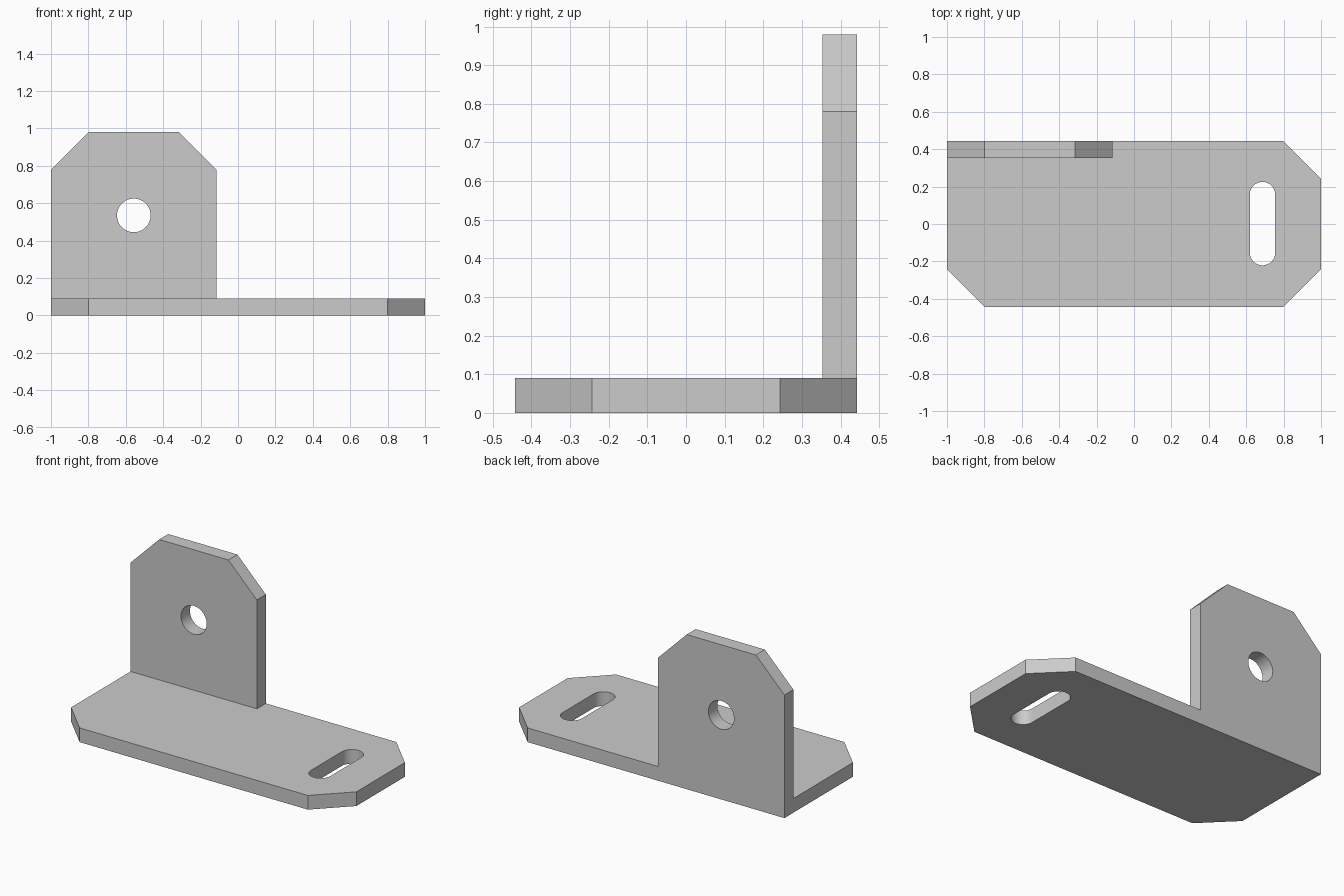
import bpy, bmesh
from math import pi, cos, sin
from mathutils import Vector

cube = bpy.data.objects.get("Cube")
if cube:
    bpy.data.objects.remove(cube, do_unlink=True)

THICK, HALF_Y, CHAMFER = 0.09, 0.443, 0.2

steel = bpy.data.materials.new("plain_grey")
steel.use_nodes = True
grey = (0.6, 0.6, 0.6, 1)
steel.diffuse_color = grey
steel.node_tree.nodes["Principled BSDF"].inputs["Base Color"].default_value = grey


def prism(name, outline, start, depth):
    """Extrude a closed outline of 3D points along a vector."""
    bm = bmesh.new()
    face = bm.faces.new([bm.verts.new(Vector(p) + Vector(start)) for p in outline])
    new = bmesh.ops.extrude_face_region(bm, geom=[face])["geom"]
    bmesh.ops.translate(bm, vec=depth, verts=[v for v in new if isinstance(v, bmesh.types.BMVert)])
    bmesh.ops.recalc_face_normals(bm, faces=bm.faces)
    mesh = bpy.data.meshes.new(name)
    bm.to_mesh(mesh)
    bm.free()
    mesh.materials.append(steel)
    obj = bpy.data.objects.new(name, mesh)
    bpy.context.collection.objects.link(obj)
    return obj


def stadium(radius, half_length, steps=24):
    """Rounded slot outline; a circle when half_length is zero."""
    pts = []
    for side in (1, -1):
        for i in range(steps + (half_length > 0)):
            a = pi * i / steps
            pts.append((side * radius * cos(a), side * (half_length + radius * sin(a))))
    return pts


def combine(target, tool, operation):
    mod = target.modifiers.new(operation.title(), 'BOOLEAN')
    mod.operation, mod.solver, mod.object = operation, 'EXACT', tool
    bpy.context.view_layer.objects.active = target
    bpy.ops.object.modifier_apply(modifier=mod.name)
    bpy.data.objects.remove(tool, do_unlink=True)


# Base plate, clipped on three corners
c, h = CHAMFER, HALF_Y
base = [(-1, h), (-1, c - h), (c - 1, -h), (1 - c, -h), (1, c - h), (1, h - c), (1 - c, h)]
bracket = prism("angle_bracket", [(x, y, 0) for x, y in base], (0, 0, 0), (0, 0, THICK))

# Upright tab, clipped on both top corners
left, right, top = -1, -0.115, 0.98
tab = [(left, 0), (right, 0), (right, top - c), (right - c, top), (left + c, top), (left, top - c)]
upright = prism("upright_tab", [(x, 0, z) for x, z in tab], (0, h - THICK, 0), (0, THICK, 0))
combine(bracket, upright, 'UNION')

# Slot through the base and round hole through the tab
slot = prism("slot_cutter", [(x, y, 0) for x, y in stadium(0.068, 0.155)],
             (0.687, 0.002, -0.1), (0, 0, 0.4))
combine(bracket, slot, 'DIFFERENCE')
hole = prism("hole_cutter", [(x, 0, z) for x, z in stadium(0.09, 0)],
             (-0.557, 0.2, 0.535), (0, 0.5, 0))
combine(bracket, hole, 'DIFFERENCE')

# Smooth the hole walls, keep every edge crisp
bpy.ops.object.select_all(action='DESELECT')
bracket.select_set(True)
bpy.context.view_layer.objects.active = bracket
bpy.ops.object.shade_smooth_by_angle(angle=pi / 6)
